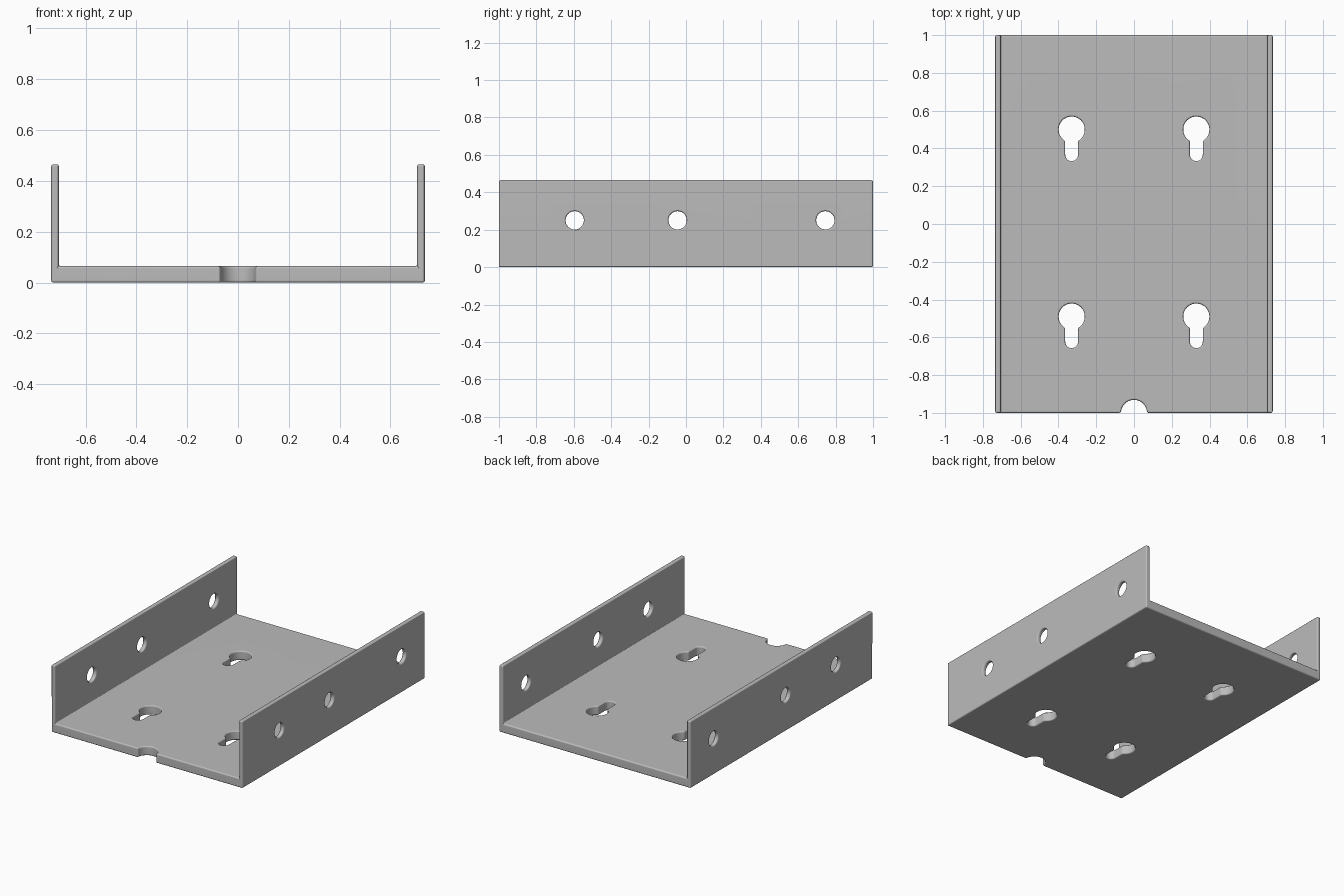
import bpy, bmesh
from math import sin, cos, pi, asin
from mathutils import Vector

cube = bpy.data.objects.get("Cube")
if cube:
    bpy.data.objects.remove(cube)

WIDTH, LENGTH, HEIGHT = 0.735, 1.0, 0.465   # half width, half length, full height
WALL, FLOOR = 0.03, 0.065

steel = bpy.data.materials.new("grey steel")
steel.use_nodes = True
steel.diffuse_color = (0.5, 0.5, 0.5, 1)
steel.node_tree.nodes["Principled BSDF"].inputs["Base Color"].default_value = (0.5, 0.5, 0.5, 1)


def prism(name, points, direction):
    """Closed outline of 3D points, extruded along a vector."""
    bm = bmesh.new()
    face = bm.faces.new([bm.verts.new(p) for p in points])
    out = bmesh.ops.extrude_face_region(bm, geom=[face])
    moved = [v for v in out["geom"] if isinstance(v, bmesh.types.BMVert)]
    bmesh.ops.translate(bm, verts=moved, vec=Vector(direction))
    bmesh.ops.recalc_face_normals(bm, faces=bm.faces)
    mesh = bpy.data.meshes.new(name)
    bm.to_mesh(mesh)
    bm.free()
    mesh.materials.append(steel)
    obj = bpy.data.objects.new(name, mesh)
    bpy.context.collection.objects.link(obj)
    return obj


def arc(u, v, radius, start, end, steps):
    angles = [start + (end - start) * i / steps for i in range(steps + 1)]
    return [(u + radius * cos(a), v + radius * sin(a)) for a in angles]


# U-shaped channel: floor with two side flanges
inner = WIDTH - WALL
half = [(WIDTH, 0), (WIDTH, HEIGHT), (inner, HEIGHT), (inner, FLOOR)]
outline = half + [(-x, z) for x, z in reversed(half)]
bracket = prism("mounting_bracket", [(x, -LENGTH, z) for x, z in outline], (0, 2 * LENGTH, 0))

cutters = []

# Keyhole slots through the floor
R, SLOT = 0.069, 0.034
neck = asin(SLOT / R)
for x in (-0.33, 0.33):
    for y in (0.5, -0.49):
        shape = arc(x, y, R, -pi / 2 + neck, 1.5 * pi - neck, 36)
        shape += arc(x, y - 0.133, SLOT, -pi, 0, 14)
        cutters.append(prism("keyhole_cutter", [(a, b, -0.1) for a, b in shape], (0, 0, 0.3)))

# Round holes through both flanges
for y in (-0.595, -0.045, 0.745):
    ring = arc(y, 0.25, 0.049, 0, 2 * pi, 32)[:-1]
    cutters.append(prism("side_hole_cutter", [(-0.9, a, b) for a, b in ring], (1.8, 0, 0)))

# Half-round notch in the front edge
notch = arc(0, -LENGTH, 0.069, 0, pi, 24) + [(-0.069, -1.1), (0.069, -1.1)]
cutters.append(prism("notch_cutter", [(a, b, -0.1) for a, b in notch], (0, 0, 0.3)))

bpy.ops.object.select_all(action="DESELECT")
bpy.context.view_layer.objects.active = bracket
bracket.select_set(True)
for cutter in cutters:
    cutter.hide_render = True
    cut = bracket.modifiers.new("cut", "BOOLEAN")
    cut.operation = "DIFFERENCE"
    cut.solver = "EXACT"
    cut.object = cutter
    bpy.ops.object.modifier_apply(modifier=cut.name)
    bpy.data.objects.remove(cutter)

# Small rounded edges all over
bevel = bracket.modifiers.new("rounded edges", "BEVEL")
bevel.width = 0.009
bevel.segments = 3
bevel.limit_method = "ANGLE"
bevel.angle_limit = 0.7
bevel.use_clamp_overlap = False
bpy.ops.object.modifier_apply(modifier=bevel.name)

bpy.ops.object.shade_smooth_by_angle(angle=0.7)
weighted = bracket.modifiers.new("weighted normals", "WEIGHTED_NORMAL")
weighted.keep_sharp = True
